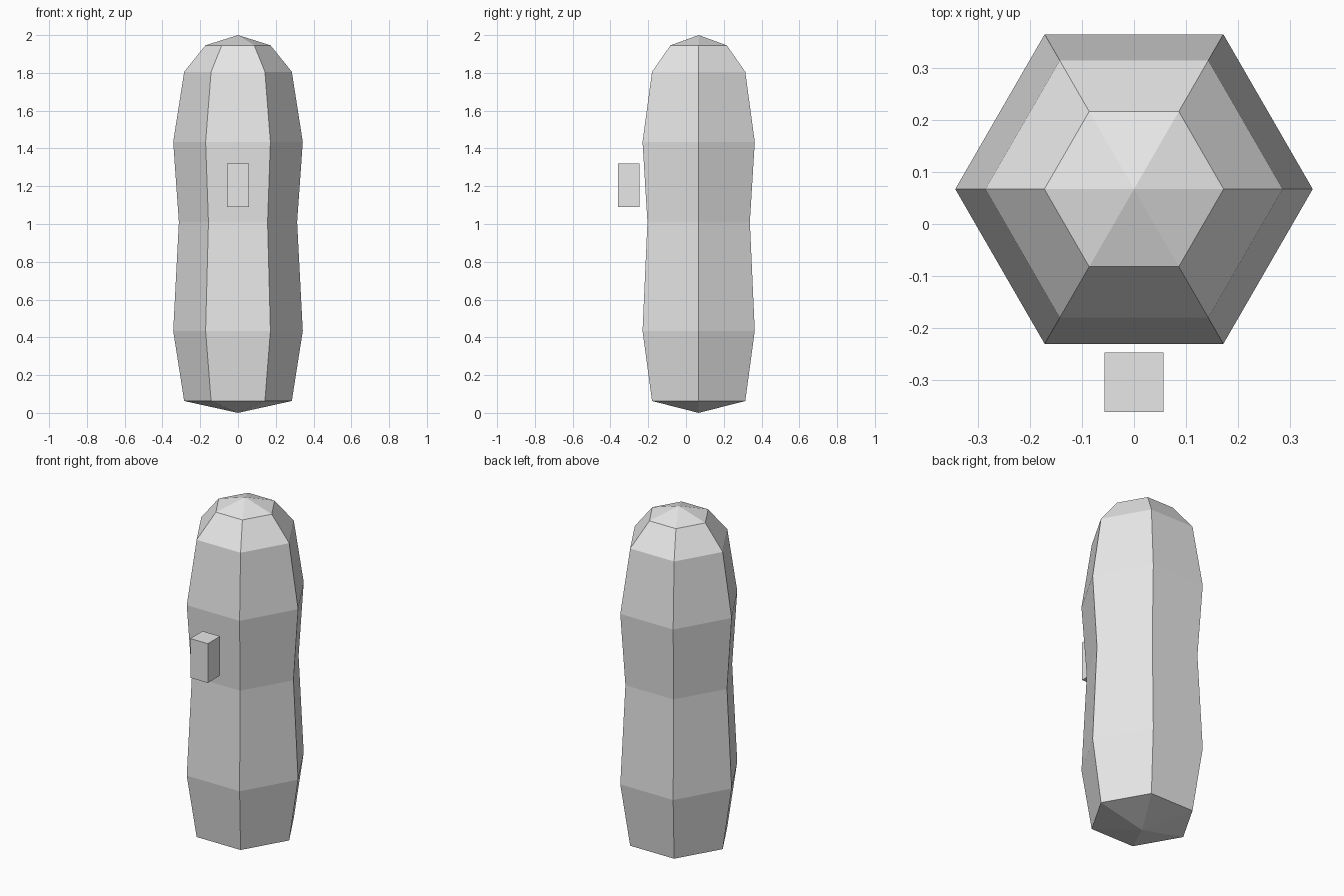
import bpy, bmesh
from math import cos, sin, pi
from mathutils import Matrix

if "Cube" in bpy.data.objects:
    bpy.data.objects.remove(bpy.data.objects["Cube"], do_unlink=True)

# One plain grey for everything
grey = bpy.data.materials.new("light_grey")
grey.use_nodes = True
colour = (0.8, 0.8, 0.8, 1)
grey.diffuse_color = colour
grey.node_tree.nodes["Principled BSDF"].inputs["Base Color"].default_value = colour


def add_object(name, bm, location):
    bmesh.ops.recalc_face_normals(bm, faces=bm.faces)
    mesh = bpy.data.meshes.new(name)
    bm.to_mesh(mesh)
    bm.free()
    mesh.materials.append(grey)
    obj = bpy.data.objects.new(name, mesh)
    obj.location = location
    bpy.context.collection.objects.link(obj)
    return obj


# Body: six-sided lathe, (radius, height) from bottom to top
SIDES = 6
profile = [(0.285, 0.063), (0.343, 0.434), (0.313, 1.01),
           (0.343, 1.434), (0.285, 1.806), (0.172, 1.946)]
bm = bmesh.new()
rings = [[bm.verts.new((r * cos(2 * pi * i / SIDES), r * sin(2 * pi * i / SIDES), z))
          for i in range(SIDES)] for r, z in profile]
base_tip = bm.verts.new((0, 0, 0))
top_tip = bm.verts.new((0, 0, 2))
for i in range(SIDES):
    j = (i + 1) % SIDES
    for low, high in zip(rings, rings[1:]):
        bm.faces.new((low[i], low[j], high[j], high[i]))
    bm.faces.new((rings[0][j], rings[0][i], base_tip))
    bm.faces.new((rings[-1][i], rings[-1][j], top_tip))
add_object("body", bm, (0, 0.067, 0))

# Small block floating in front of the body
bm = bmesh.new()
bmesh.ops.create_cube(bm, size=1, matrix=Matrix.Diagonal((0.114, 0.114, 0.23, 1)))
add_object("front_block", bm, (0, -0.304, 1.204))
